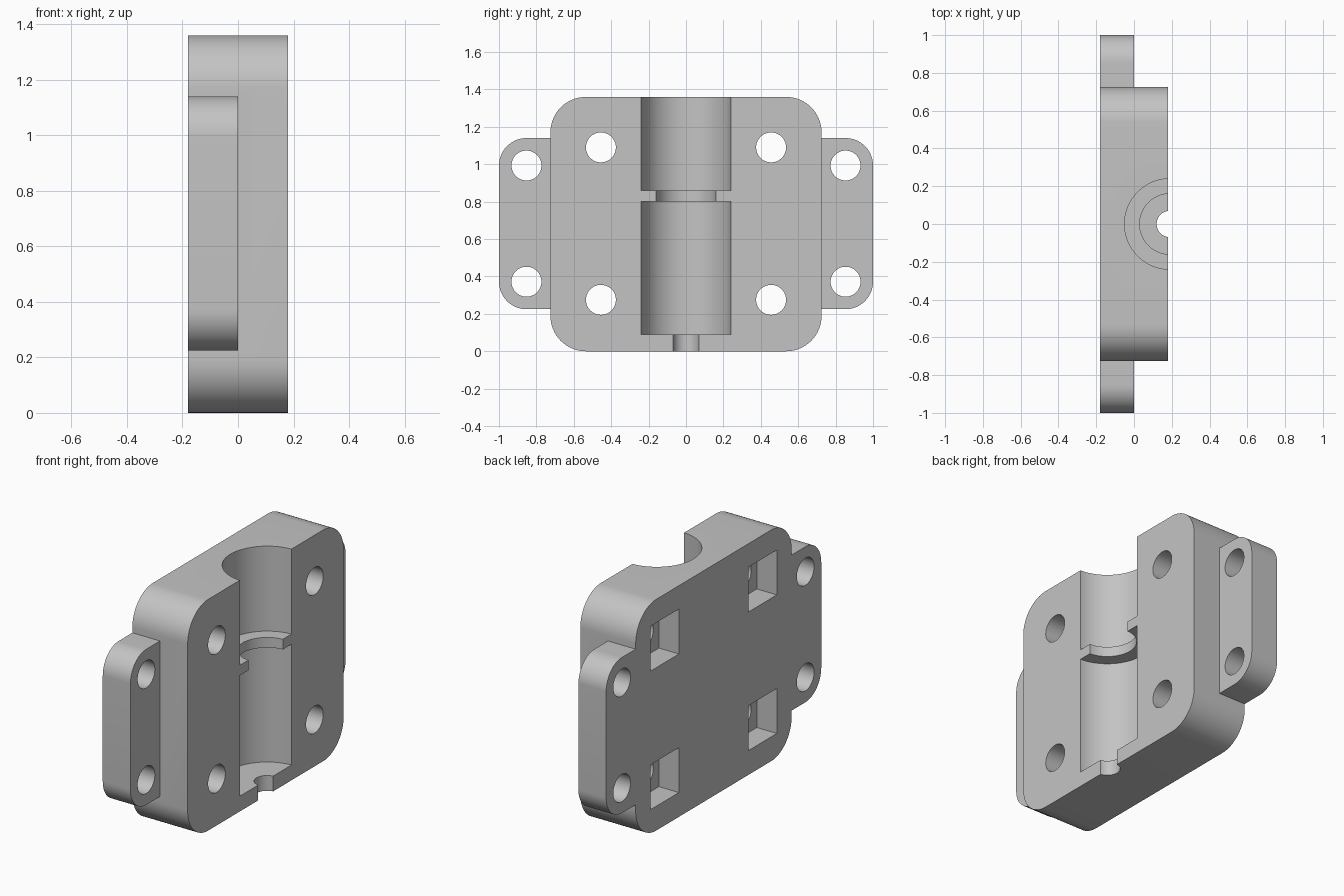
import bpy
import bmesh
from math import cos, sin, pi, radians

default = bpy.data.objects.get("Cube")
if default:
    bpy.data.objects.remove(default, do_unlink=True)

BACK, FRONT, SPLIT = -0.18, 0.18, 0.0   # back face, bore face, flange face (x)
HEIGHT = 1.36
BORE_X = 0.19                           # axis of the stepped bore

grey = bpy.data.materials.new("light grey")
grey.use_nodes = True
colour = (0.55, 0.55, 0.55, 1)
grey.diffuse_color = colour
grey.node_tree.nodes["Principled BSDF"].inputs["Base Color"].default_value = colour


def prism(name, points, direction):
    """Extrude a closed outline along a direction into a solid."""
    bm = bmesh.new()
    face = bm.faces.new([bm.verts.new(p) for p in points])
    moved = bmesh.ops.extrude_face_region(bm, geom=[face])["geom"]
    bmesh.ops.translate(bm, vec=direction,
                        verts=[g for g in moved if isinstance(g, bmesh.types.BMVert)])
    bmesh.ops.recalc_face_normals(bm, faces=bm.faces)
    mesh = bpy.data.meshes.new(name)
    bm.to_mesh(mesh)
    bm.free()
    mesh.materials.append(grey)
    obj = bpy.data.objects.new(name, mesh)
    bpy.context.collection.objects.link(obj)
    return obj


def rounded_plate(name, half_width, z0, z1, radius, x0, x1, steps=16):
    corners = [(half_width - radius, z1 - radius), (radius - half_width, z1 - radius),
               (radius - half_width, z0 + radius), (half_width - radius, z0 + radius)]
    points = []
    for quarter, (y, z) in enumerate(corners):
        for i in range(steps + 1):
            a = (quarter + i / steps) * pi / 2
            points.append((x0, y + radius * cos(a), z + radius * sin(a)))
    return prism(name, points, (x1 - x0, 0, 0))


def screw_hole(y, z, radius=0.08, sides=48):
    points = [(-0.4, y + radius * cos(2 * pi * i / sides), z + radius * sin(2 * pi * i / sides))
              for i in range(sides)]
    return prism("screw_hole", points, (0.8, 0, 0))


def nut_pocket(y, z, half=0.132, depth=0.13):
    points = [(BACK - 0.1, y + s * half, z + t * half)
              for s, t in ((-1, -1), (1, -1), (1, 1), (-1, 1))]
    return prism("nut_pocket", points, (depth + 0.1, 0, 0))


def stepped_bore(steps, sides=96):
    """Lathe a list of (radius, z) around the bore axis."""
    bm = bmesh.new()
    rings = [[bm.verts.new((BORE_X + r * cos(2 * pi * i / sides),
                            r * sin(2 * pi * i / sides), z)) for i in range(sides)]
             for r, z in steps]
    for low, high in zip(rings, rings[1:]):
        for i in range(sides):
            j = (i + 1) % sides
            bm.faces.new((low[i], low[j], high[j], high[i]))
    bm.faces.new(rings[0][::-1])
    bm.faces.new(rings[-1])
    bmesh.ops.recalc_face_normals(bm, faces=bm.faces)
    mesh = bpy.data.meshes.new("stepped_bore")
    bm.to_mesh(mesh)
    bm.free()
    mesh.materials.append(grey)
    obj = bpy.data.objects.new("stepped_bore", mesh)
    bpy.context.collection.objects.link(obj)
    return obj


def combine(target, other, operation):
    """Apply a boolean and discard the helper."""
    mod = target.modifiers.new(operation.lower(), "BOOLEAN")
    mod.object, mod.operation, mod.solver = other, operation, "EXACT"
    bpy.context.view_layer.objects.active = target
    bpy.ops.object.modifier_apply(modifier=mod.name)
    bpy.data.objects.remove(other, do_unlink=True)


# Main block with the thinner mounting flange
body = rounded_plate("clamp_half", 0.725, 0, HEIGHT, 0.19, BACK, FRONT)
combine(body, rounded_plate("flange", 1.0, 0.225, 1.14, 0.147, BACK, SPLIT), "UNION")

# Bore: pin hole, long barrel, neck, open upper barrel
combine(body, stepped_bore([(0.07, -0.1), (0.07, 0.09), (0.24, 0.09), (0.24, 0.8),
                            (0.16, 0.8), (0.16, 0.86), (0.24, 0.86), (0.24, HEIGHT + 0.1)]),
        "DIFFERENCE")

# Screw holes, with square nut pockets behind the inner four
for side in (-1, 1):
    for z in (0.275, 1.09):
        combine(body, nut_pocket(side * 0.455, z), "DIFFERENCE")
        combine(body, screw_hole(side * 0.455, z), "DIFFERENCE")
    for z in (0.372, 0.993):
        combine(body, screw_hole(side * 0.853, z), "DIFFERENCE")

# Smooth rounded surfaces, keep machined edges crisp
bpy.ops.object.select_all(action="DESELECT")
body.select_set(True)
bpy.context.view_layer.objects.active = body
bpy.ops.object.shade_smooth_by_angle(angle=radians(30))
